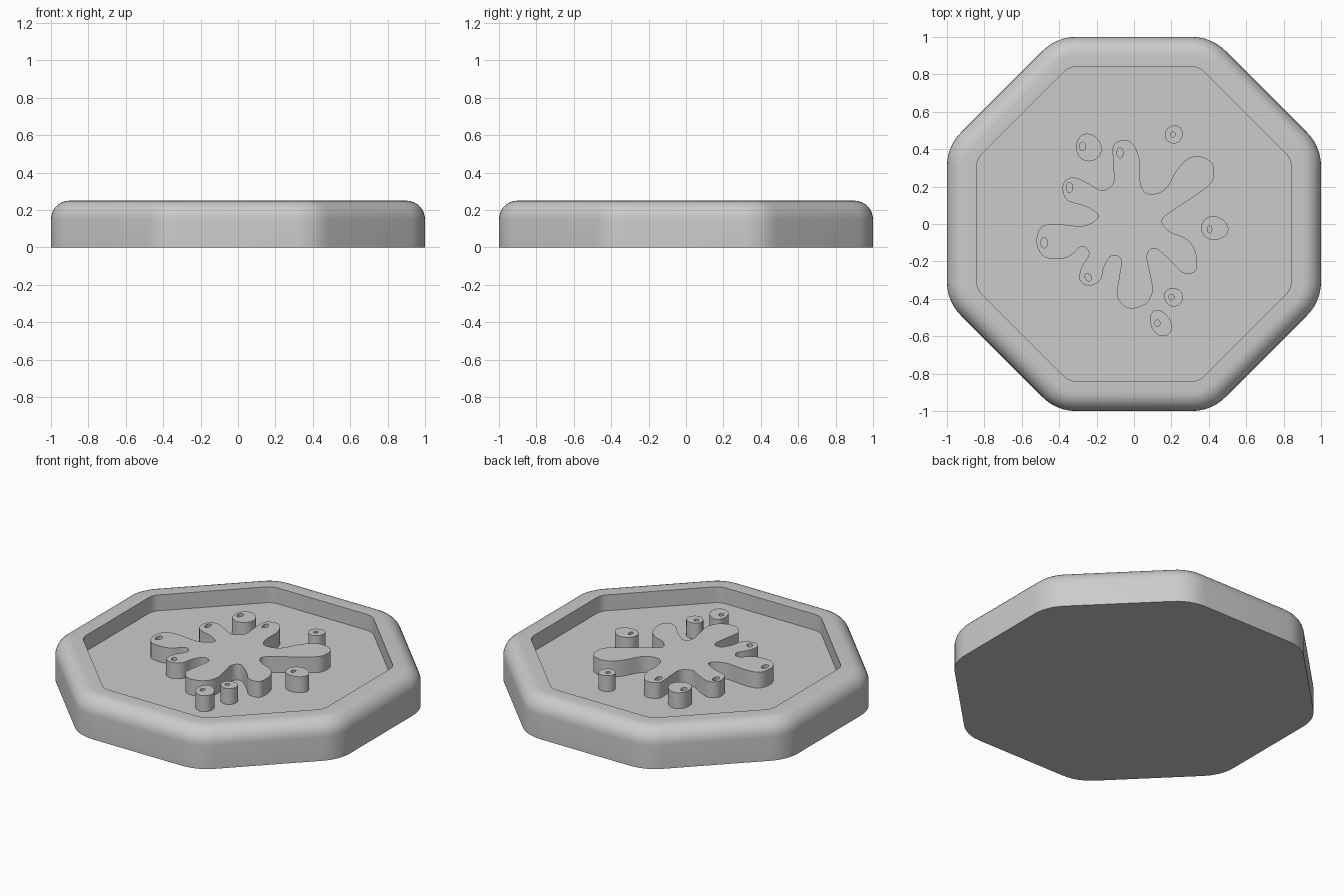
import bpy
import bmesh
from math import sin, cos, pi, tau, radians
from mathutils import Vector

cube = bpy.data.objects.get("Cube")
if cube:
    bpy.data.objects.remove(cube)

TOP, FLOOR = 0.25, 0.15
FILLET = 0.1

grey = bpy.data.materials.new("plain grey")
grey.use_nodes = True
colour = (0.6, 0.6, 0.6, 1)
grey.diffuse_color = colour
grey.node_tree.nodes["Principled BSDF"].inputs["Base Color"].default_value = colour


def finish(obj):
    """Assign the material and shade smooth with sharp edges kept."""
    obj.data.materials.clear()
    obj.data.materials.append(grey)
    bpy.ops.object.select_all(action="DESELECT")
    obj.select_set(True)
    bpy.context.view_layer.objects.active = obj
    bpy.ops.object.shade_smooth_by_angle(angle=radians(35))


def octagon(inset, steps=6):
    """Octagon outline with rounded corners, moved inwards by inset."""
    radius = 0.25 - inset
    reach = (1 - 0.25) / cos(pi / 8)
    points = []
    for side in range(8):
        middle = (side + 0.5) * pi / 4
        for i in range(steps + 1):
            a = middle + (i / steps - 0.5) * pi / 4
            points.append((reach * cos(middle) + radius * cos(a),
                           reach * sin(middle) + radius * sin(a)))
    return points


def oval(x, y, rx, ry, tilt=0, egg=0, count=32):
    """Oval outline; egg makes one end broader than the other."""
    points = []
    for i in range(count):
        a = tau * i / count
        u, v = rx * cos(a) * (1 - egg * sin(a)), ry * sin(a)
        t = radians(tilt)
        points.append((x + u * cos(t) - v * sin(t), y + u * sin(t) + v * cos(t)))
    return points


def smooth_loop(knots, steps=5):
    """Closed Catmull-Rom curve through the knots."""
    n, points = len(knots), []
    for i in range(n):
        a, b, c, d = (Vector(knots[(i + k) % n]) for k in (-1, 0, 1, 2))
        for s in range(steps):
            t = s / steps
            points.append((b * 2 + (c - a) * t + (a * 2 - b * 5 + c * 4 - d) * t ** 2
                           + (b * 3 - a - c * 3 + d) * t ** 3) / 2)
    return points


def raised(name, outlines):
    """Flat-topped relief; outlines inside the first one become holes."""
    curve = bpy.data.curves.new(name, "CURVE")
    curve.dimensions = "2D"
    curve.fill_mode = "BOTH"
    curve.extrude = (TOP - FLOOR) / 2
    for outline in outlines:
        spline = curve.splines.new("POLY")
        spline.points.add(len(outline) - 1)
        for point, (x, y) in zip(spline.points, outline):
            point.co = (x, y, 0, 1)
        spline.use_cyclic_u = True
    obj = bpy.data.objects.new(name, curve)
    obj.location.z = (TOP + FLOOR) / 2
    bpy.context.collection.objects.link(obj)
    bpy.ops.object.select_all(action="DESELECT")
    obj.select_set(True)
    bpy.context.view_layer.objects.active = obj
    bpy.ops.object.convert(target="MESH")
    bm = bmesh.new()
    bm.from_mesh(obj.data)
    bmesh.ops.remove_doubles(bm, verts=bm.verts, dist=0.0001)
    bmesh.ops.recalc_face_normals(bm, faces=bm.faces)
    bm.to_mesh(obj.data)
    bm.free()
    finish(obj)


# Tray: rings from the underside, over the rounded rim, down to the floor
profile = [(0, 0)]
for i in range(9):
    a = i / 8 * pi / 2
    profile.append((FILLET * (1 - cos(a)), TOP - FILLET * (1 - sin(a))))
profile += [(0.16, TOP), (0.16, FLOOR)]

bm = bmesh.new()
rings = [[bm.verts.new((x, y, z)) for x, y in octagon(inset)] for inset, z in profile]
for low, high in zip(rings, rings[1:]):
    for i in range(len(low)):
        j = (i + 1) % len(low)
        bm.faces.new((low[i], low[j], high[j], high[i]))
bm.faces.new(rings[0][::-1])
bm.faces.new(rings[-1])
bmesh.ops.recalc_face_normals(bm, faces=bm.faces)
mesh = bpy.data.meshes.new("tray")
bm.to_mesh(mesh)
bm.free()
tray = bpy.data.objects.new("tray", mesh)
bpy.context.collection.objects.link(tray)
finish(tray)

# Splash: lobed outline in hundredths, clockwise from the top lobe
lobes = [(-5, 45), (0, 42), (3, 34), (3, 25), (5, 18), (10, 16), (17, 19), (23, 29),
         (29, 35), (36, 36), (42, 32), (42, 23), (34, 16), (22, 8), (15, 2), (19, -4),
         (28, -8), (33, -15), (33, -25), (26, -26), (19, -19), (11, -13), (7, -17),
         (9, -28), (10, -36), (6, -43), (-3, -45), (-9, -39), (-8, -29), (-7, -19),
         (-12, -17), (-16, -23), (-18, -30), (-24, -33), (-29, -30), (-28, -23),
         (-24, -16), (-28, -12), (-36, -18), (-47, -18), (-52, -11), (-50, -2),
         (-42, 0), (-27, -1), (-19, 4), (-25, 9), (-36, 13), (-38, 21), (-33, 25),
         (-25, 22), (-17, 18), (-11, 22), (-11, 31), (-11, 42)]
splash_holes = [oval(-0.075, 0.38, 0.016, 0.028),
                oval(-0.345, 0.195, 0.016, 0.028),
                oval(-0.48, -0.1, 0.018, 0.028),
                oval(-0.245, -0.285, 0.016, 0.021, tilt=35)]
raised("splash", [smooth_loop([(x / 100, y / 100) for x, y in lobes])] + splash_holes)

# Droplets: separate egg-shaped drops, each with a small hole
droplets = {
    "back_left_droplet": (oval(-0.243, 0.41, 0.067, 0.075, 20, 0.1),
                          oval(-0.275, 0.415, 0.016, 0.023)),
    "back_droplet": (oval(0.214, 0.48, 0.047, 0.049, -40, 0.1),
                     oval(0.208, 0.478, 0.012, 0.014)),
    "side_droplet": (oval(0.432, -0.023, 0.063, 0.073, 80, -0.1),
                     oval(0.405, -0.028, 0.011, 0.02)),
    "front_upper_droplet": (oval(0.21, -0.39, 0.048, 0.052, 60, 0.1),
                            oval(0.2, -0.391, 0.014, 0.015)),
    "front_lower_droplet": (oval(0.142, -0.529, 0.053, 0.074, 28, 0.12),
                            oval(0.125, -0.53, 0.014, 0.017)),
}
for name, outlines in droplets.items():
    raised(name, outlines)
